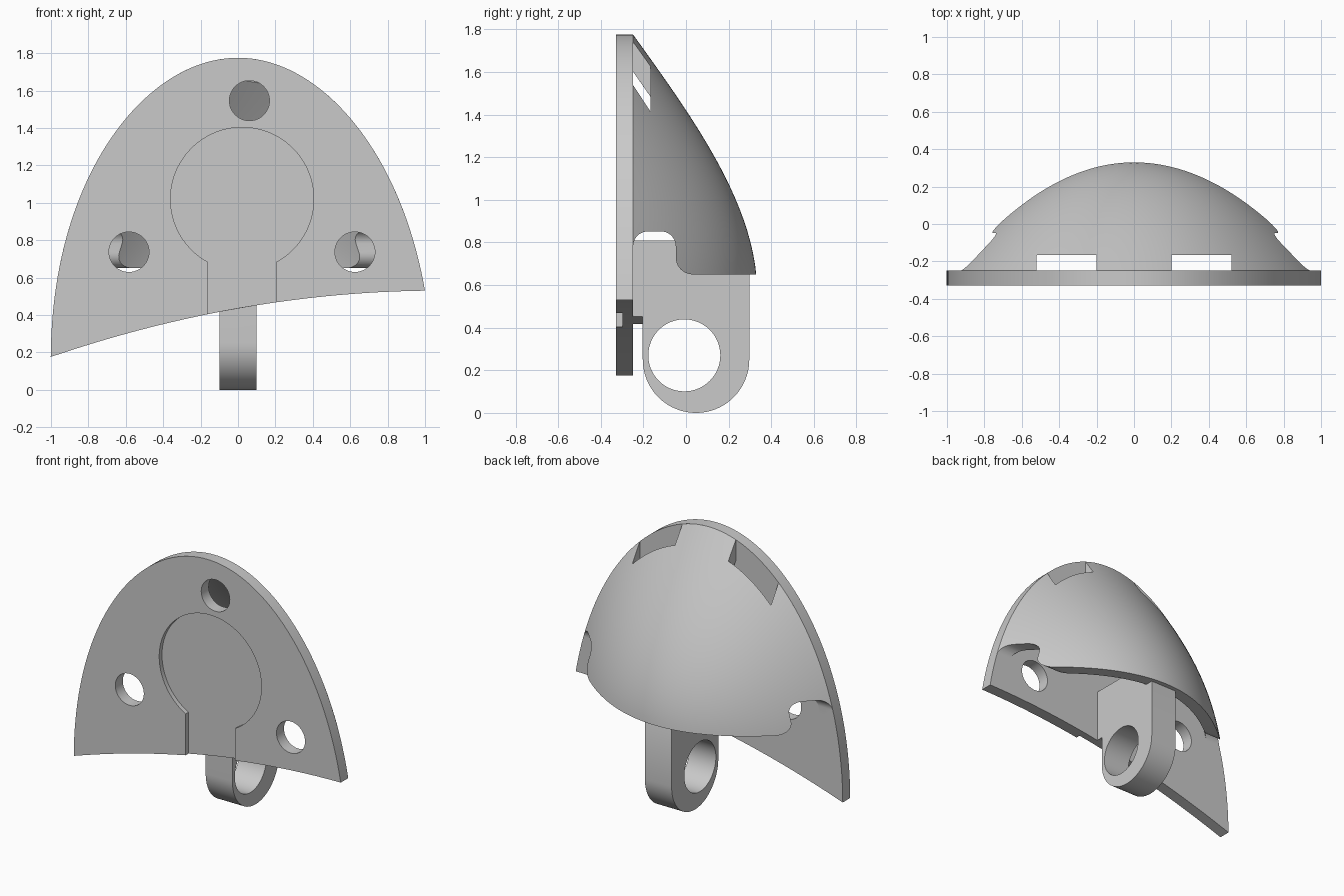
import bpy, bmesh, math

if "Cube" in bpy.data.objects:
    bpy.data.objects.remove(bpy.data.objects["Cube"], do_unlink=True)

TOP, BACK, FRONT, RIM = 1.775, -0.248, -0.328, 0.65

grey = bpy.data.materials.new("plain_grey")
grey.use_nodes = True
grey.diffuse_color = (0.59, 0.59, 0.59, 1)
grey.node_tree.nodes["Principled BSDF"].inputs["Base Color"].default_value = grey.diffuse_color


def finish(name, bm):
    me = bpy.data.meshes.new(name)
    bm.to_mesh(me)
    bm.free()
    me.materials.append(grey)
    ob = bpy.data.objects.new(name, me)
    bpy.context.collection.objects.link(ob)
    return ob


def prism(name, pts, axis, lo, hi):
    """Extrude a 2D outline: (x, z) along y, or (y, z) along x."""
    bm = bmesh.new()
    place = (lambda a, b, c: (a, c, b)) if axis == "y" else (lambda a, b, c: (c, a, b))
    low = [bm.verts.new(place(a, b, lo)) for a, b in pts]
    high = [bm.verts.new(place(a, b, hi)) for a, b in pts]
    bm.faces.new(low)
    bm.faces.new(high[::-1])
    n = len(pts)
    for i in range(n):
        j = (i + 1) % n
        bm.faces.new((low[j], low[i], high[i], high[j]))
    bmesh.ops.recalc_face_normals(bm, faces=bm.faces)
    return finish(name, bm)


def rect(a0, a1, b0, b1):
    return [(a0, b0), (a1, b0), (a1, b1), (a0, b1)]


def arc(ca, cb, r, start, end, n=24):
    angles = [math.radians(start + (end - start) * i / n) for i in range(n + 1)]
    return [(ca + r * math.cos(t), cb + r * math.sin(t)) for t in angles]


def apply_modifier(ob, mod):
    bpy.context.view_layer.objects.active = ob
    bpy.ops.object.modifier_apply(modifier=mod.name)


def combine(ob, other, operation="DIFFERENCE"):
    mod = ob.modifiers.new("combine", "BOOLEAN")
    mod.operation, mod.solver, mod.object = operation, "EXACT", other
    apply_modifier(ob, mod)
    bpy.data.objects.remove(other, do_unlink=True)


def half_width(z, side):
    """Width of the arched outline at height z, slightly fuller on the left."""
    s = math.sqrt(max(TOP - z, 0))
    return s * (1.09 - (0.146 if side > 0 else 0.162) * s ** 2.6)


def dome_depth(z):
    """How far the dome bulges behind the plate at height z."""
    h = TOP - z
    return h * (0.72 - 0.163 * h * h)


def bottom(x):
    return 0.435 + 0.177 * x - 0.082 * x * x


# Arched mounting plate with a curved lower edge
N = 48
outline = []
for side in (-1, 1):
    low = bottom(side)
    edge = []
    for i in range(N):
        z = TOP - (TOP - low) * (1 - i / N) ** 2
        edge.append((side * half_width(z, side), z))
    outline += edge + [(0, TOP)] if side < 0 else edge[::-1]
outline += [(1 - 2 * i / N, bottom(1 - 2 * i / N)) for i in range(1, N)]
plate = prism("mounting_plate", outline, "y", FRONT, BACK)

# Keyhole recess in the front
turn = math.degrees(math.asin(0.185 / 0.383))
keyhole = arc(0.022, 1.02, 0.383, -90 + turn, 270 - turn, 72)
keyhole += [(-0.163, 0.2), (0.207, 0.2)]
combine(plate, prism("recess_cutter", keyhole, "y", FRONT - 0.1, FRONT + 0.03))

# Three screw holes
for x, z in ((-0.583, 0.737), (0.625, 0.737), (0.061, 1.546)):
    hole = arc(x, z, 0.107, 0, 360, 48)[:-1]
    combine(plate, prism("hole_cutter", hole, "y", FRONT - 0.1, BACK + 0.1))

# Domed shell on the back
bm = bmesh.new()
ROWS, COLS = 40, 64
grid = []
for i in range(ROWS + 1):
    z = TOP - 1.27 * (i / ROWS) ** 2
    row = []
    for j in range(COLS + 1):
        t = 2 * j / COLS - 1
        y = BACK + dome_depth(z) * (1 - t * t)
        row.append(bm.verts.new((t * half_width(z, t), y, z)))
    grid.append(row)
for a, b in zip(grid, grid[1:]):
    for j in range(COLS):
        bm.faces.new((a[j], a[j + 1], b[j + 1], b[j]))
bmesh.ops.remove_doubles(bm, verts=bm.verts, dist=0.0001)
shell = finish("domed_shell", bm)
wall = shell.modifiers.new("wall", "SOLIDIFY")
wall.thickness, wall.offset = 0.08, -1
apply_modifier(shell, wall)
combine(shell, prism("rim_cutter", rect(-2, 2, -1, RIM), "y", -1, 1))
combine(shell, prism("back_cutter", rect(-2, 2, -1, 3), "y", -1, BACK - 0.01))

# Two slots near the top of the shell
for side in (-1, 1):
    a, b = sorted((0.2 * side, 0.52 * side))
    combine(shell, prism("slot_cutter", rect(a, b, 1, 2), "y", BACK, -0.167))

# Rounded screw clearances at both sides of the shell
notch = [(BACK, 0.5)] + arc(BACK + 0.07, 0.782, 0.07, 180, 90, 10)
notch += arc(-0.118, 0.782, 0.07, 90, 0, 10)
notch += arc(0.032, 0.73, 0.08, 180, 270, 10) + [(0.032, 0.5)]
combine(shell, prism("notch_cutter", notch, "x", -2, 2))

# Hanging lug with an eye, joined to plate and shell
side_shape = arc(0.047, 0.25, 0.25, 180, 360, 40)
side_shape += [(0.297, RIM), (0.22, 0.81), (-0.203, 0.81)]
lug = prism("hanging_lug", side_shape, "x", -0.1, 0.1)
web = [(-0.1, bottom(-0.1)), (0.1, bottom(0.1)), (0.1, 0.81), (-0.1, 0.81)]
combine(lug, prism("lug_web", web, "y", BACK - 0.01, -0.15), "UNION")
eye = arc(-0.008, 0.27, 0.169, 0, 360, 64)[:-1]
combine(lug, prism("eye_cutter", eye, "x", -1, 1))

# Smooth curved faces, keep edges crisp
bpy.ops.object.select_all(action="DESELECT")
for ob in (plate, shell, lug):
    ob.select_set(True)
bpy.context.view_layer.objects.active = plate
bpy.ops.object.shade_smooth_by_angle(angle=math.radians(30))
